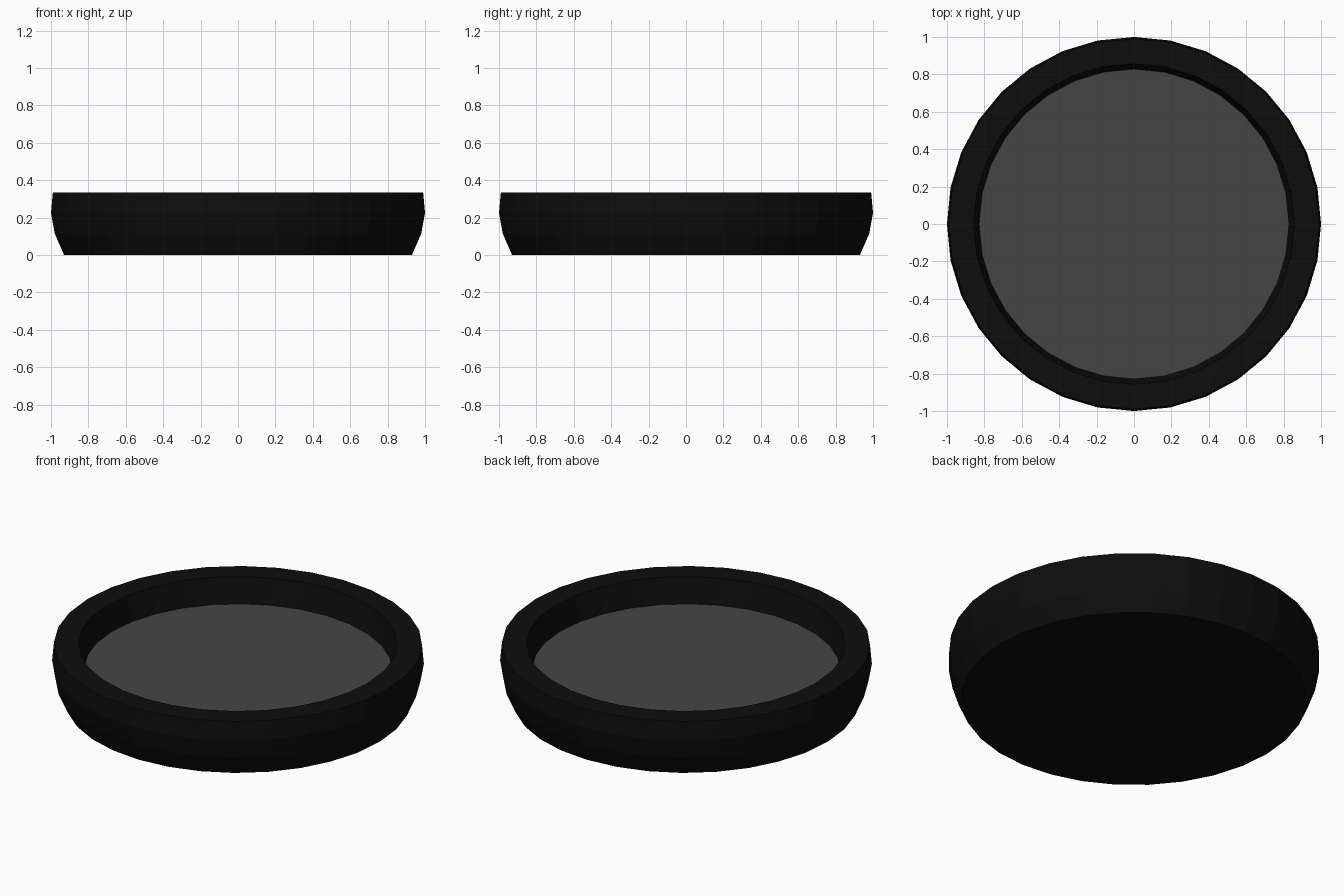
import bpy
import bmesh
from math import cos, sin, tau

SIDES = 32

cube = bpy.data.objects.get("Cube")
if cube:
    bpy.data.objects.remove(cube, do_unlink=True)


def make_material(name, value):
    mat = bpy.data.materials.new(name)
    mat.use_nodes = True
    colour = (value, value, value, 1)
    mat.diffuse_color = colour
    mat.node_tree.nodes["Principled BSDF"].inputs["Base Color"].default_value = colour
    return mat


def make_ring(bm, radius, height):
    return [bm.verts.new((radius * cos(tau * i / SIDES), radius * sin(tau * i / SIDES), height))
            for i in range(SIDES)]


def finish(name, bm, mat):
    mesh = bpy.data.meshes.new(name)
    bm.to_mesh(mesh)
    bm.free()
    mesh.materials.append(mat)
    obj = bpy.data.objects.new(name, mesh)
    bpy.context.collection.objects.link(obj)


black = make_material("black", 0.004)
grey = make_material("dark grey", 0.06)

# Dish: flat base, bulging side, flat rim and slightly tapered inner wall
profile = [(0.93, 0), (0.98, 0.115), (1, 0.225), (0.99, 0.333),
           (0.857, 0.333), (0.828, 0.184)]
bm = bmesh.new()
rings = [make_ring(bm, r, z) for r, z in profile]
for low, high in zip(rings, rings[1:]):
    for i in range(SIDES):
        j = (i + 1) % SIDES
        bm.faces.new((low[i], low[j], high[j], high[i]))
bm.faces.new(rings[0][::-1])
finish("dish_body", bm, black)

# Recessed floor inside the rim
bm = bmesh.new()
bm.faces.new(make_ring(bm, *profile[-1]))
finish("dish_floor", bm, grey)
